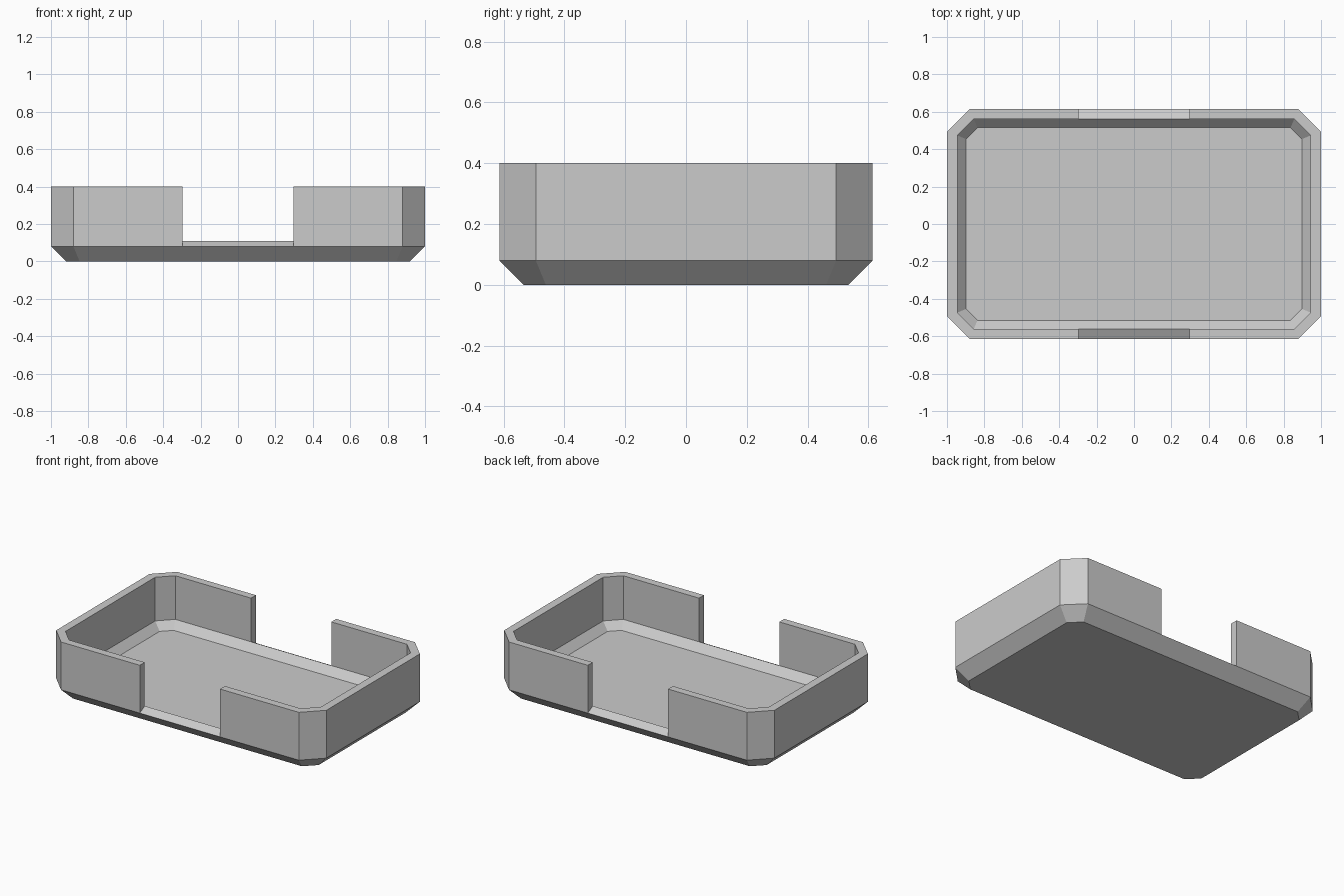
import bpy, bmesh

if "Cube" in bpy.data.objects:
    bpy.data.objects.remove(bpy.data.objects["Cube"])

NOTCH = 0.297          # half width of the front and back openings
GAPS = (0, 6)          # outline segments that are open
N = 12

bm = bmesh.new()


def ring(hx, hy, cut, z):
    """Chamfered rectangle with extra points at the opening edges."""
    half = [(-NOTCH, -hy), (NOTCH, -hy), (hx - cut, -hy),
            (hx, -hy + cut), (hx, hy - cut), (hx - cut, hy)]
    pts = half + [(-x, -y) for x, y in half]
    return [bm.verts.new((x, y, z)) for x, y in pts]


# Cross-section from the underside, over the rim, down to the inner floor
rings = [ring(0.92, 0.534, 0.073, 0.0),
         ring(1.0, 0.614, 0.12, 0.08),
         ring(1.0, 0.614, 0.12, 0.4),
         ring(0.945, 0.562, 0.088, 0.4),
         ring(0.945, 0.562, 0.088, 0.108),
         ring(0.898, 0.515, 0.061, 0.058)]


def strip(a, b, i):
    j = (i + 1) % N
    bm.faces.new((a[i], a[j], b[j], b[i]))


for i in range(N):
    strip(rings[0], rings[1], i)
    strip(rings[4], rings[5], i)
    if i in GAPS:
        # sloped sill and the two upright ends of the wall
        strip(rings[1], rings[4], i)
        for k in (i, i + 1):
            bm.faces.new([r[k] for r in rings[1:5]])
    else:
        for a, b in zip(rings[1:4], rings[2:5]):
            strip(a, b, i)

# Underside and inner floor
bm.faces.new(rings[0][::-1])
bm.faces.new(rings[5])
bmesh.ops.recalc_face_normals(bm, faces=bm.faces[:])

mesh = bpy.data.meshes.new("tray")
bm.to_mesh(mesh)
bm.free()
tray = bpy.data.objects.new("tray", mesh)
bpy.context.collection.objects.link(tray)
